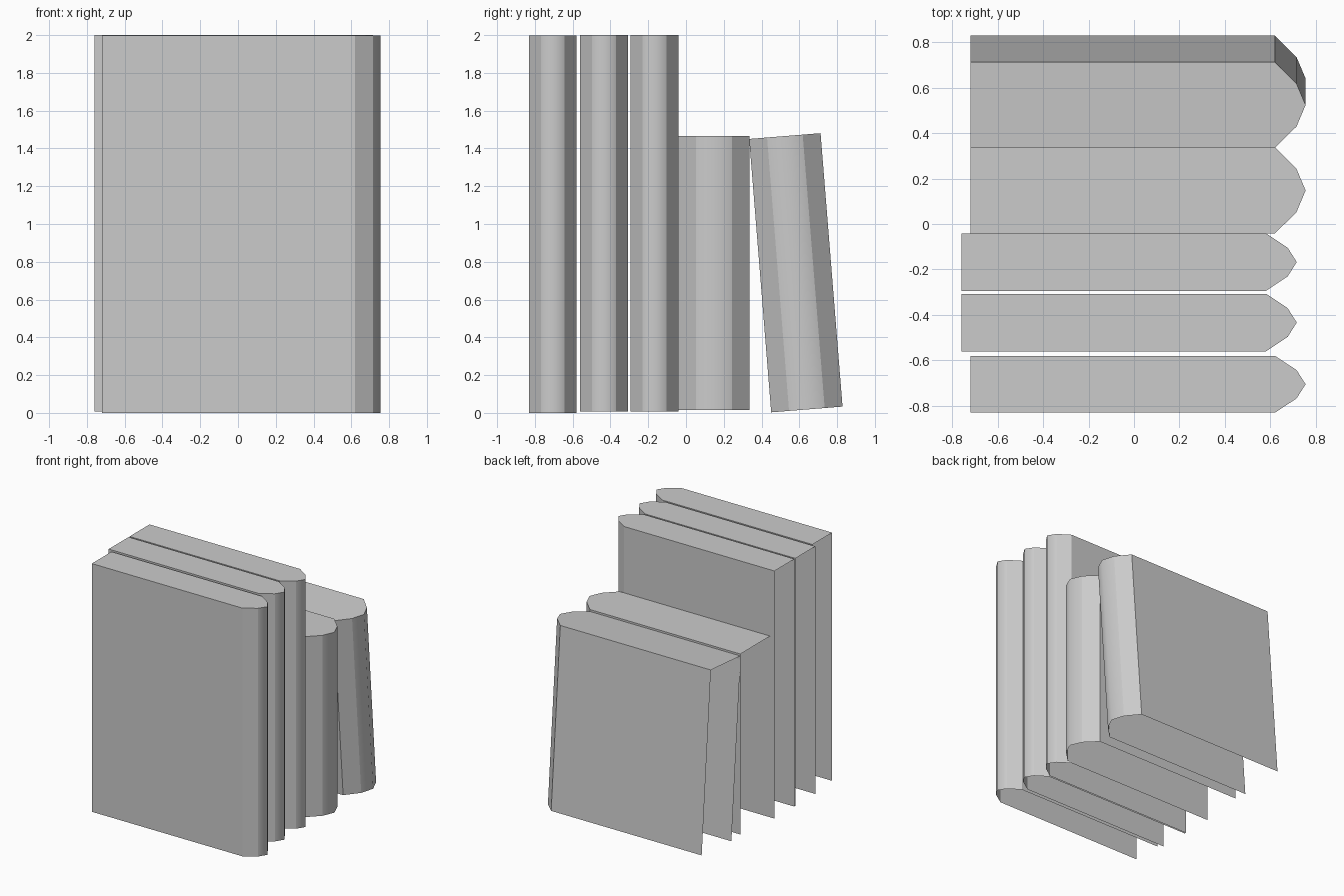
import bpy, bmesh, math

if "Cube" in bpy.data.objects:
    bpy.data.objects.remove(bpy.data.objects["Cube"])


def book(name, y0, thick, x0, height, loc_z, tilt=0.0):
    """Hollow book shell: two covers, faceted spine and a top; open below and at the page end."""
    w, length = thick, 1.475
    tip = x0 + length
    outline = [(x0, 0), (tip - 0.135, 0), (tip - 0.04, 0.25 * w), (tip, 0.5 * w),
               (tip - 0.04, 0.75 * w), (tip - 0.135, w), (x0, w)]
    bm = bmesh.new()
    low = [bm.verts.new((x, y, 0)) for x, y in outline]
    high = [bm.verts.new((x, y, height)) for x, y in outline]
    # covers and spine
    for i in range(len(outline) - 1):
        f = bm.faces.new((low[i], low[i + 1], high[i + 1], high[i]))
        f.smooth = 1 <= i <= 4
    # top
    bm.faces.new(high)
    # only the ridge of the spine is soft
    for e in bm.edges:
        e.smooth = set(e.verts) == {low[3], high[3]}
    me = bpy.data.meshes.new(name)
    bm.to_mesh(me)
    bm.free()
    ob = bpy.data.objects.new(name, me)
    ob.location = (0, y0, loc_z)
    ob.rotation_euler.x = math.radians(tilt)
    bpy.context.collection.objects.link(ob)
    return ob


# tall upright books
book("tall_book_front", -0.83, 0.25, -0.72, 1.997, 0.0)
book("tall_book_middle", -0.56, 0.253, -0.759, 1.992, 0.008)
book("tall_book_back", -0.294, 0.253, -0.759, 1.992, 0.008)

# short upright book and the one leaning on it
book("short_book", -0.042, 0.379, -0.72, 1.452, 0.014)
book("leaning_book", 0.451, 0.379, -0.72, 1.452, 0.003, 4.6)
